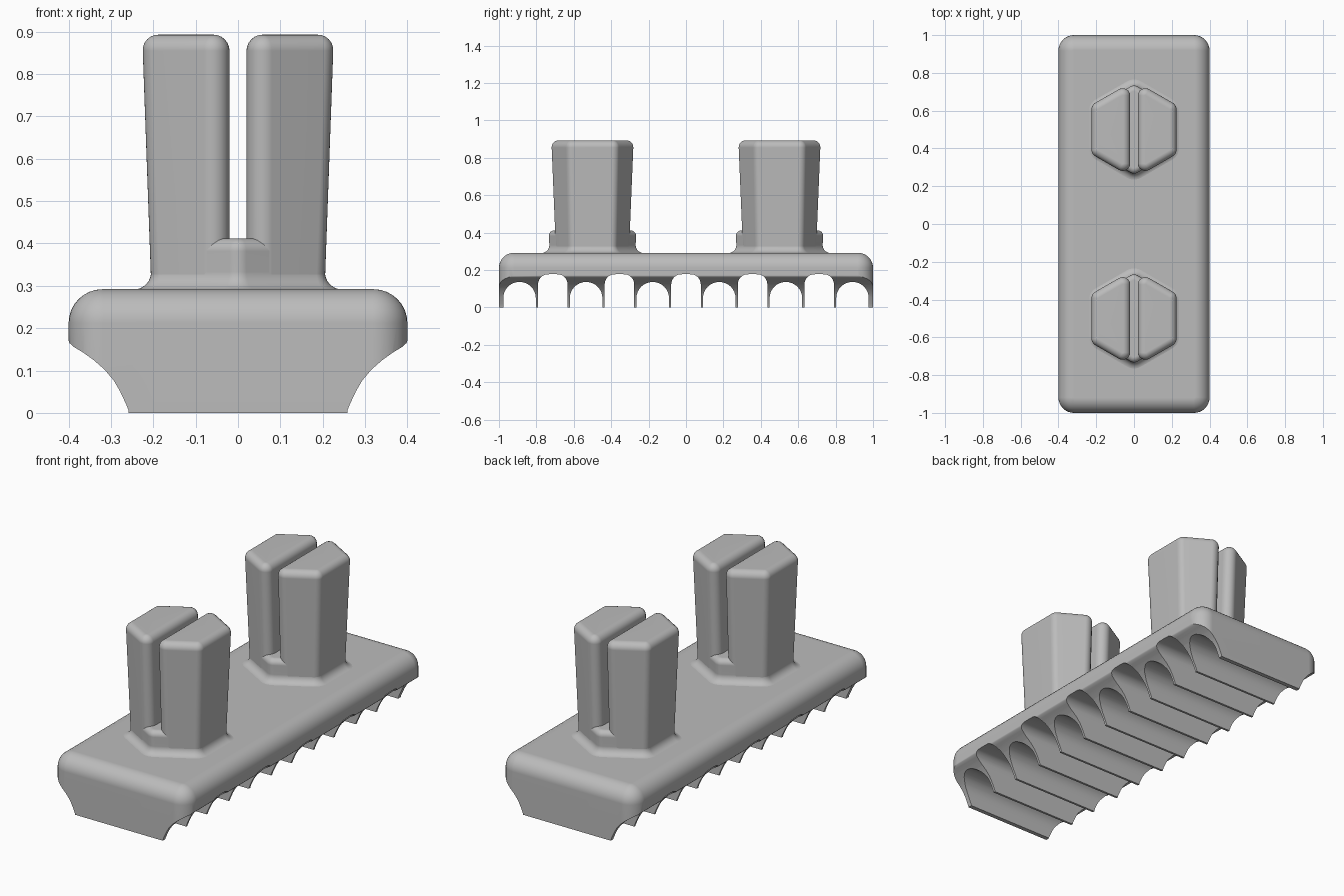
import bpy, bmesh, math
from mathutils import Vector, Matrix

if "Cube" in bpy.data.objects:
    bpy.data.objects.remove(bpy.data.objects["Cube"])

GREY = (0.5, 0.5, 0.5, 1)
mat = bpy.data.materials.new("plain grey")
mat.use_nodes = True
mat.diffuse_color = GREY
mat.node_tree.nodes["Principled BSDF"].inputs["Base Color"].default_value = GREY

BASE_TOP, POST_TOP, SLOT_FLOOR = 0.292, 0.893, 0.412
S3 = math.sqrt(3)


def ring(poly, r, inset, z, steps=6):
    """Rounded convex polygon, shrunk by inset, as points at height z."""
    pts, out = [Vector(p) for p in poly], []
    for i, p in enumerate(pts):
        u = (p - pts[i - 1]).normalized()
        v = (pts[(i + 1) % len(pts)] - p).normalized()
        a, b = Vector((u.y, -u.x)), Vector((v.y, -v.x))
        centre = p - (a + b) * r / (1 + a.dot(b))
        start = math.atan2(a.y, a.x)
        turn = math.atan2(a.x * b.y - a.y * b.x, a.dot(b))
        for k in range(steps + 1):
            t = start + turn * k / steps
            q = centre + Vector((math.cos(t), math.sin(t))) * (r - inset)
            out.append((q.x, q.y, z))
    return out


def loft(bm, rings):
    """Skin a stack of equal rings and cap both ends."""
    loops = [[bm.verts.new(p) for p in r] for r in rings]
    n = len(loops[0])
    for lo, hi in zip(loops, loops[1:]):
        for i in range(n):
            j = (i + 1) % n
            bm.faces.new((lo[i], lo[j], hi[j], hi[i]))
    bm.faces.new(loops[0][::-1])
    bm.faces.new(loops[-1])


def make(name, bm):
    bmesh.ops.recalc_face_normals(bm, faces=bm.faces[:])
    me = bpy.data.meshes.new(name)
    bm.to_mesh(me)
    bm.free()
    me.materials.append(mat)
    ob = bpy.data.objects.new(name, me)
    bpy.context.collection.objects.link(ob)
    return ob


def activate(ob):
    bpy.ops.object.select_all(action="DESELECT")
    ob.select_set(True)
    bpy.context.view_layer.objects.active = ob


def smooth(ob):
    activate(ob)
    bpy.ops.object.shade_smooth_by_angle(angle=math.radians(32))
    ob.modifiers.new("even shading", "WEIGHTED_NORMAL").keep_sharp = True


def cut(ob, cutter, mode):
    activate(ob)
    mod = ob.modifiers.new("cut", "BOOLEAN")
    mod.operation, mod.solver, mod.object = mode, "EXACT", cutter
    bpy.ops.object.modifier_apply(modifier=mod.name)
    bpy.data.objects.remove(cutter)


def rounded_top(r, top, steps=6):
    """Inset and height pairs of a quarter-round edge."""
    for k in range(steps + 1):
        t = math.pi / 2 * k / steps
        yield r * (1 - math.cos(t)), top - r + r * math.sin(t)


# Base block with rounded corners and top edge
rect = [(-0.4, -1), (0.4, -1), (0.4, 1), (-0.4, 1)]
bm = bmesh.new()
loft(bm, [ring(rect, 0.082, 0, 0, 8)] +
     [ring(rect, 0.082, d, z, 8) for d, z in rounded_top(0.08, BASE_TOP, 8)])
base = make("base", bm)

# Coved flanks: keep only what lies inside this cross-section
flank = [(0.258, -0.1), (0.258, 0.005), (0.265, 0.022), (0.278, 0.05), (0.293, 0.076),
         (0.315, 0.102), (0.34, 0.124), (0.365, 0.142), (0.388, 0.156), (0.398, 0.165),
         (0.402, 0.178), (0.5, 0.19), (0.5, 0.4)]
section = flank + [(-x, z) for x, z in reversed(flank)]
bm = bmesh.new()
loft(bm, [[(x, y, z) for x, z in section] for y in (-1.2, 1.2)])
cut(base, make("flank_section", bm), "INTERSECT")

# Alternating low and tall grooves across the underside
bm = bmesh.new()
for i in range(-5, 6):
    low = i % 2 != 0
    half, top, r = (0.087, 0.136, 0.086) if low else (0.079, 0.178, 0.055)
    y0 = i * 0.178
    arch = [(y0 - half, -0.1), (y0 + half, -0.1)]
    for k in range(17):
        t = math.pi * k / 16
        side = (half - r) * (1 if k < 8 else -1 if k > 8 else 0)
        arch.append((y0 + side + r * math.cos(t), top - r + r * math.sin(t)))
    loft(bm, [[(x, y, z) for y, z in arch] for x in (-0.6, 0.6)])
cut(base, make("groove_cutter", bm), "DIFFERENCE")
smooth(base)


# Split hexagonal posts, widening slightly upwards
def width(z):
    return 0.206 + 0.036 * (z - 0.33)


def hexagon(z):
    w = width(z)
    return [(0, -2 * w / S3), (w, -w / S3), (w, w / S3),
            (0, 2 * w / S3), (-w, w / S3), (-w, -w / S3)]


def half_hexagon(z, gap=0.02):
    w = width(z)
    tip = (2 * w - gap) / S3
    return [(gap, -tip), (w, -w / S3), (w, w / S3), (gap, tip)]


for label, y in (("front", -0.5), ("back", 0.5)):
    # Collar: fillet onto the base, then a rounded rim at the slot floor
    rings = []
    for k in range(7):
        t = math.pi / 2 * k / 6
        rings.append(ring(hexagon(0.33), 0.04, 0.001 - 0.042 * (1 - math.sin(t)),
                          BASE_TOP - 0.001 + 0.042 * (1 - math.cos(t))))
    rings += [ring(hexagon(z), 0.04, 0.001 + d, z) for d, z in rounded_top(0.03, SLOT_FLOOR)]
    bm = bmesh.new()
    loft(bm, rings)
    bm.transform(Matrix.Translation((0, y, 0)))
    smooth(make(label + "_post_collar", bm))

    # Two prongs, one turned half round to face the other
    for side, turn in (("left", 0), ("right", math.pi)):
        bm = bmesh.new()
        loft(bm, [ring(half_hexagon(0.3), 0.04, 0, 0.3)] +
             [ring(half_hexagon(z), 0.04, d, z) for d, z in rounded_top(0.038, POST_TOP)])
        bm.transform(Matrix.Translation((0, y, 0)) @ Matrix.Rotation(turn, 4, "Z"))
        smooth(make(f"{label}_post_{side}_prong", bm))
